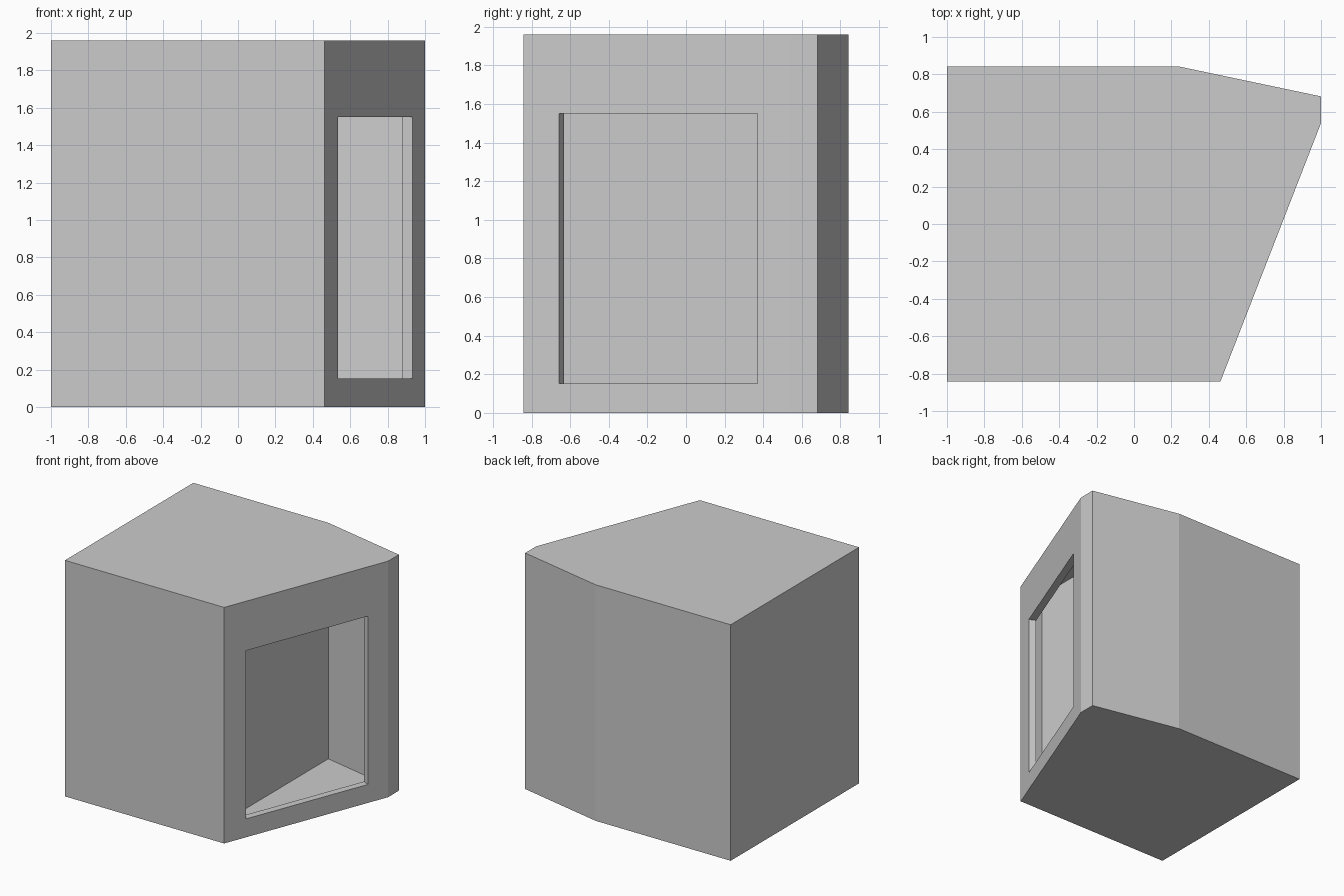
import bpy, bmesh
from mathutils import Vector

if "Cube" in bpy.data.objects:
    bpy.data.objects.remove(bpy.data.objects["Cube"])

H = 1.96                      # overall height
D = 0.842                     # half depth
SPLIT = 0.24                  # back wall of the open bay


def make_object(name, bm):
    bmesh.ops.remove_doubles(bm, verts=bm.verts, dist=0.0005)
    bmesh.ops.recalc_face_normals(bm, faces=bm.faces)
    mesh = bpy.data.meshes.new(name)
    bm.to_mesh(mesh)
    bm.free()
    obj = bpy.data.objects.new(name, mesh)
    bpy.context.collection.objects.link(obj)
    return obj


def face(bm, points):
    bm.faces.new([bm.verts.new(p) for p in points])


def loop_bridge(bm, a, b):
    """Quads between two closed loops of points."""
    for i in range(len(a)):
        j = (i + 1) % len(a)
        face(bm, (a[i], a[j], b[j], b[i]))


# Closed block behind the bay
bm = bmesh.new()
bmesh.ops.create_cube(bm, size=1)
bmesh.ops.scale(bm, vec=(SPLIT + 1, 2 * D, H), verts=bm.verts)
bmesh.ops.translate(bm, vec=((SPLIT - 1) / 2, 0, H / 2), verts=bm.verts)
make_object("closed_block", bm)

# Thin hollow bay: floor, ceiling and side walls
plan = [(SPLIT, D), (1, 0.682), (1, 0.54), (0.462, -D), (SPLIT, -D)]
bm = bmesh.new()
for z in (0, H):
    face(bm, [(x, y, z) for x, y in plan])


def wall_rect(a, b, u0, u1, z0, z1):
    """Rectangle on the wall between plan points a and b."""
    a, b = Vector((*a, 0)), Vector((*b, 0))
    p, q = a.lerp(b, u0), a.lerp(b, u1)
    up = Vector((0, 0, 1))
    return [p + up * z0, q + up * z0, q + up * z1, p + up * z1]


for i in (0, 1, 3):
    face(bm, wall_rect(plan[i], plan[i + 1], 0, 1, 0, H))

# Slanted wall with window opening and its reveal
outer = wall_rect(plan[2], plan[3], 0, 1, 0, H)
hole = wall_rect(plan[2], plan[3], 0.123, 0.866, 0.153, 1.55)
reveal = [p + Vector((-0.055, 0.026, 0)) for p in hole]
loop_bridge(bm, outer, hole)
loop_bridge(bm, hole, reveal)
make_object("open_bay", bm)
